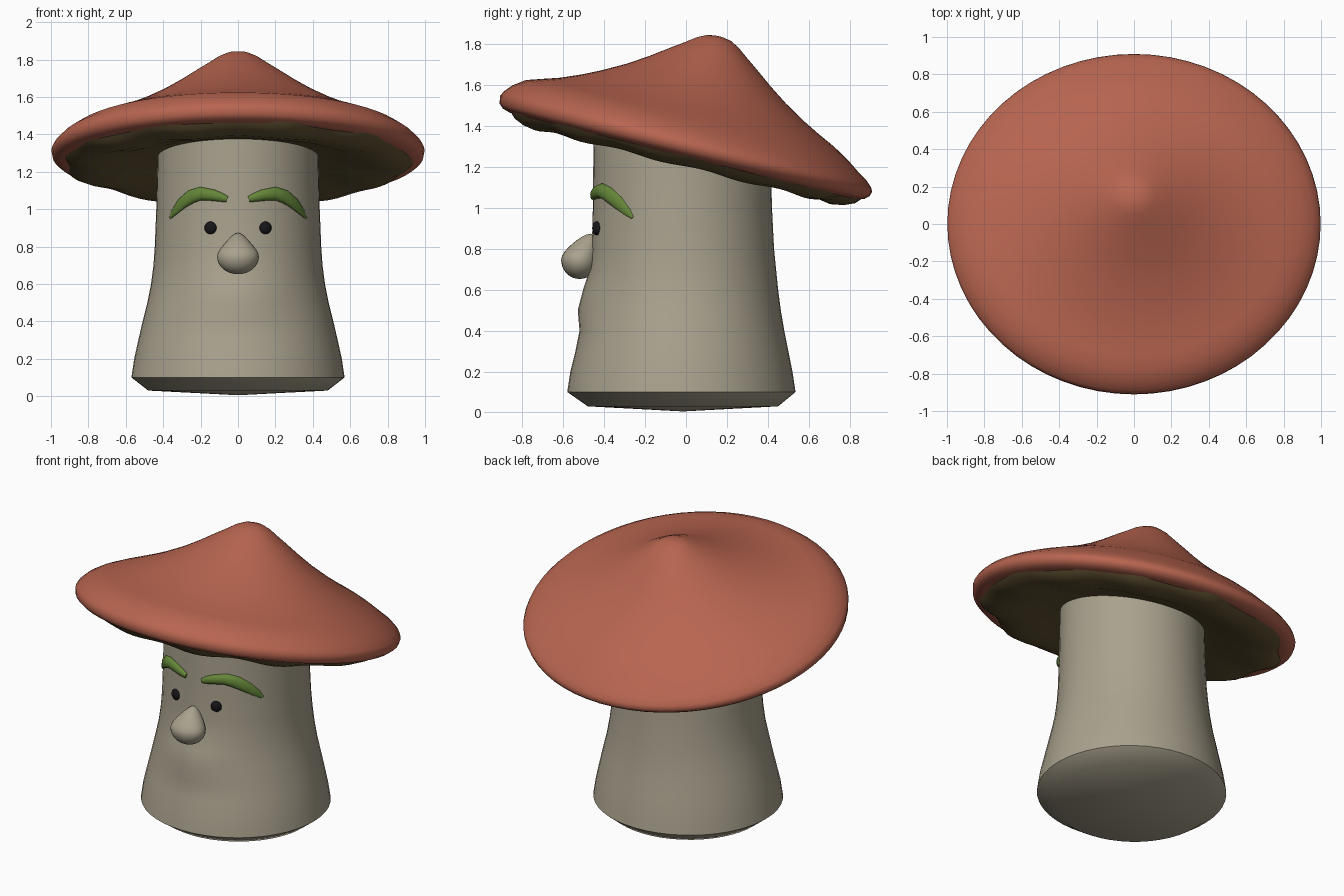
import bpy, bmesh, math
from math import sin, cos, pi, sqrt
from mathutils import Matrix, Vector

if "Cube" in bpy.data.objects:
    bpy.data.objects.remove(bpy.data.objects["Cube"])


def paint(obj, name, color):
    mat = bpy.data.materials.get(name) or bpy.data.materials.new(name)
    mat.diffuse_color = (*color, 1)
    mat.use_nodes = True
    mat.node_tree.nodes["Principled BSDF"].inputs["Base Color"].default_value = mat.diffuse_color
    obj.data.materials.append(mat)


def make_object(name, bm, mat, color, angle=60, subsurf=0):
    bmesh.ops.recalc_face_normals(bm, faces=bm.faces)
    me = bpy.data.meshes.new(name)
    bm.to_mesh(me)
    bm.free()
    obj = bpy.data.objects.new(name, me)
    bpy.context.collection.objects.link(obj)
    paint(obj, mat, color)
    if subsurf:
        mod = obj.modifiers.new("smooth", 'SUBSURF')
        mod.levels = mod.render_levels = subsurf
    bpy.ops.object.select_all(action='DESELECT')
    obj.select_set(True)
    bpy.context.view_layer.objects.active = obj
    bpy.ops.object.shade_smooth_by_angle(angle=math.radians(angle))
    return obj


def loft(rows, point, segs=48, cap_start=False, cap_end=False):
    """Skin rings; point(row, angle) gives each position."""
    bm = bmesh.new()
    rings = [[bm.verts.new(point(r, 2 * pi * i / segs)) for i in range(segs)] for r in rows]
    for a, b in zip(rings, rings[1:]):
        for i in range(segs):
            j = (i + 1) % segs
            bm.faces.new((a[i], a[j], b[j], b[i]))
    for flag, ring, sign in ((cap_start, rings[0], 1), (cap_end, rings[-1], 1)):
        if flag:
            c = bm.verts.new(sum((v.co for v in ring), Vector()) / segs + Vector((0, 0, flag)))
            for i in range(segs):
                bm.faces.new((ring[i], ring[(i + 1) % segs], c))
    return bm


STONE, RED, GILL = (.40, .36, .27), (.48, .13, .08), (.13, .09, .035)

# Stem: (z, half width x, front y, back y), with a slight chin at the front
stem_rows = [(.03, .48, -.48, .45), (.10, .57, -.58, .535), (.20, .555, -.565, .52),
             (.30, .533, -.54, .50), (.40, .51, -.517, .48), (.50, .485, -.50, .463),
             (.60, .465, -.48, .45), (.70, .452, -.468, .44), (.80, .445, -.46, .43),
             (1.0, .437, -.455, .42), (1.2, .432, -.453, .415), (1.34, .43, -.45, .41)]


def stem_point(r, a):
    z, w, f, b = r
    mid, half = (f + b) / 2, (b - f) / 2
    chin = .035 * math.exp(-((z - .54) / .09) ** 2) * max(0, -sin(a)) ** 8
    # Upper end follows the tilted cap
    if z > 1.3:
        z -= .25 * half * sin(a)
    return (w * cos(a), mid + half * sin(a) - chin, z)


make_object("stem", loft(stem_rows, stem_point, 48, -.025, .01), "stone", STONE, 50)

# Cap: tilted lathe, wider in x than y, peak nudged backwards
tilt = Matrix.Translation((0, 0, 1.31)) @ Matrix.Rotation(-math.atan(.25), 4, 'X')


def cap_point(r, a):
    rad, h = r
    y = rad * sin(a) + .03 * max(0, 1 - (rad / .94) ** 2) * (h > 0)
    if h > 0:
        h += .02 * -sin(a) * math.exp(-((rad - .85) / .09) ** 2)
    return tilt @ Vector((rad * cos(a) * 1.064, y, h))


cap_rows = [(.02, .550), (.06, .543), (.105, .52), (.155, .483), (.22, .437), (.305, .375),
            (.40, .312), (.515, .247), (.60, .205), (.69, .165), (.77, .13), (.84, .095),
            (.895, .058), (.927, .025), (.938, .003), (.932, -.028), (.91, -.048),
            (.87, -.06), (.80, -.055), (.6, -.02)]
make_object("cap", loft(cap_rows, cap_point, 64, .001), "red cap", RED, 70)


# Gills: brown underside with a ragged outer edge
def gill_point(r, a):
    rad, h, wave = r
    rad += wave * (.6 * sin(9 * a + 1) + .4 * sin(14 * a))
    h += wave * .5 * sin(11 * a)
    return tilt @ Vector((rad * cos(a) * 1.064, rad * sin(a), h))


gill_rows = [(.88, -.045, .02), (.855, -.072, .02), (.81, -.095, .015), (.75, -.107, .012),
             (.66, -.095, .006), (.56, -.07, .003), (.48, -.05, 0), (.38, -.035, 0)]
make_object("gills", loft(gill_rows, gill_point, 96, False, .005), "gill brown", GILL, 70)

# Nose: ball whose top is drawn up into a point against the stem
bm = bmesh.new()
bmesh.ops.create_uvsphere(bm, u_segments=24, v_segments=16, radius=1)
for v in bm.verts:
    x, y, z = v.co
    t = max(0, z)
    v.co = (x * .112 * (1 - .35 * t * t), -.52 + y * .09 + .055 * t * t,
            .745 + z * .093 + .035 * t ** 3)
make_object("nose", bm, "stone", STONE)


def face_y(x, z_half=.436):
    return -.02 - z_half * sqrt(1 - (x / z_half) ** 2)


# Eyes and brows, mirrored
for side, s in (("left", -1), ("right", 1)):
    bm = bmesh.new()
    bmesh.ops.create_uvsphere(bm, u_segments=16, v_segments=10, radius=1)
    bmesh.ops.transform(bm, verts=bm.verts, matrix=Matrix.Translation((s * .147, face_y(.147) - .006, .90))
                        @ Matrix.Rotation(s * .33, 4, 'Z') @ Matrix.Diagonal((.034, .02, .034, 1)))
    make_object(side + "_eye", bm, "black", (.008, .008, .01))

    brow = [(.058, 1.053, .016), (.09, 1.063, .024), (.13, 1.074, .03), (.20, 1.083, .036),
            (.25, 1.067, .036), (.30, 1.030, .029), (.34, .985, .018), (.364, .95, .005)]

    def brow_point(k, a):
        x, z, r = brow[k]
        p, q = brow[max(k - 1, 0)], brow[min(k + 1, len(brow) - 1)]
        d = Vector((q[0] - p[0], q[1] - p[1])).normalized()
        px, pz = x - d.y * r * cos(a), z + d.x * r * cos(a)
        return (s * px, face_y(px) - .8 * r * sin(a) - .002, pz)

    make_object(side + "_brow", loft(range(len(brow)), brow_point, 12, .0001, .0001),
                "moss green", (.13, .24, .04), 50)
